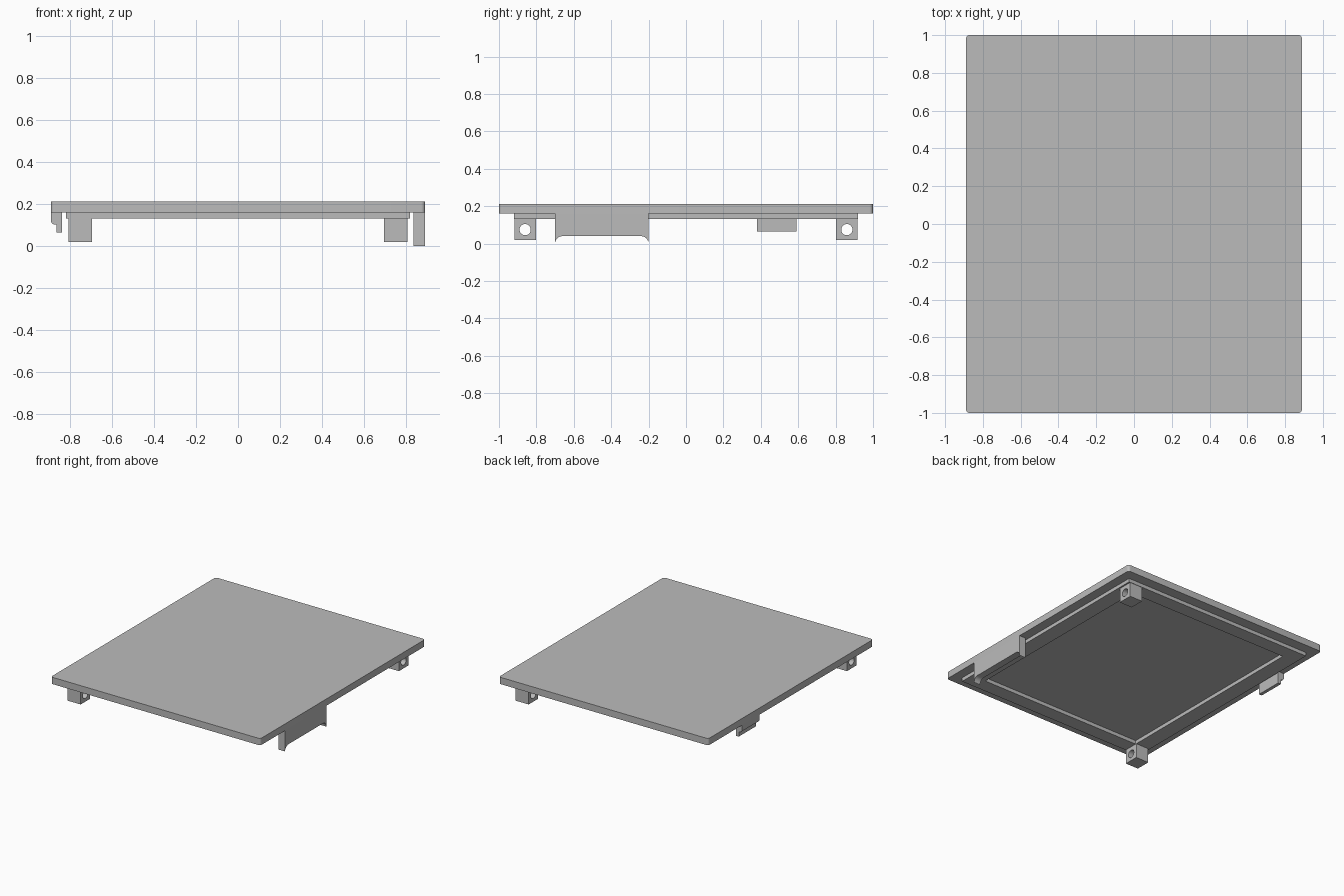
import bpy, bmesh
from math import pi, cos, sin, radians
from mathutils import Matrix

if "Cube" in bpy.data.objects:
    bpy.data.objects.remove(bpy.data.objects["Cube"], do_unlink=True)

grey = bpy.data.materials.new("plain grey")
grey.use_nodes = True
GREY = (0.5, 0.5, 0.5, 1)
grey.diffuse_color = GREY
grey.node_tree.nodes["Principled BSDF"].inputs["Base Color"].default_value = GREY

# Where a profile's own axes (u, v, depth) point, by extrusion direction
AXES = {
    "x": Matrix(((0, 0, 1), (1, 0, 0), (0, 1, 0))),
    "y": Matrix(((1, 0, 0), (0, 0, -1), (0, 1, 0))),
    "z": Matrix.Identity(3),
}


def arc(cu, cv, r, start, end, steps=8):
    angles = [radians(start + (end - start) * i / steps) for i in range(steps + 1)]
    return [(cu + r * cos(a), cv + r * sin(a)) for a in angles]


def rect(u0, u1, v0, v1):
    return [(u0, v0), (u1, v0), (u1, v1), (u0, v1)]


def extrude(name, loops, axis, lo, hi):
    """Extrude an outline, with optional holes, between two positions on an axis."""
    curve = bpy.data.curves.new(name + " outline", "CURVE")
    curve.dimensions, curve.fill_mode = "2D", "BOTH"
    curve.extrude = (hi - lo) / 2
    for loop in loops:
        spline = curve.splines.new("POLY")
        spline.points.add(len(loop) - 1)
        for point, (u, v) in zip(spline.points, loop):
            point.co = (u, v, 0, 1)
        spline.use_cyclic_u = True
    source = bpy.data.objects.new(name + " outline", curve)
    mesh = bpy.data.meshes.new_from_object(source)
    bpy.data.objects.remove(source)
    bpy.data.curves.remove(curve)

    mesh.transform(AXES[axis].to_4x4())
    shift = [0, 0, 0]
    shift["xyz".index(axis)] = (lo + hi) / 2
    mesh.transform(Matrix.Translation(shift))
    bm = bmesh.new()
    bm.from_mesh(mesh)
    bmesh.ops.remove_doubles(bm, verts=bm.verts, dist=0.0001)
    bmesh.ops.recalc_face_normals(bm, faces=bm.faces)
    bm.to_mesh(mesh)
    bm.free()
    mesh.materials.clear()
    mesh.materials.append(grey)
    mesh.name = name
    obj = bpy.data.objects.new(name, mesh)
    bpy.context.collection.objects.link(obj)
    bpy.ops.object.select_all(action="DESELECT")
    obj.select_set(True)
    bpy.context.view_layer.objects.active = obj
    bpy.ops.object.shade_smooth_by_angle(angle=radians(30))
    return obj


W, L, R = 0.89, 1.0, 0.02
TOP, UNDER, RIM = 0.212, 0.16, 0.132

# Flat lid with small rounded corners
lid = (arc(W - R, L - R, R, 0, 90) + arc(R - W, L - R, R, 90, 180)
       + arc(R - W, R - L, R, 180, 270) + arc(W - R, R - L, R, 270, 360))
extrude("lid_plate", [lid], "z", UNDER, TOP)

# Shallow locating frame below the lid
extrude("locating_frame", [rect(-0.817, 0.817, -0.92, 0.92),
                           rect(-0.695, 0.695, -0.81, 0.81)], "z", RIM, UNDER)

# Drilled lugs on two opposite corners
for name, s in (("back_left_lug", 1), ("front_right_lug", -1)):
    v = sorted((s * 0.803, s * 0.917))
    hole = arc(s * 0.86, 0.075, 0.03, 0, 360, 32)[:-1]
    x = sorted((s * 0.695, s * 0.805))
    extrude(name, [rect(v[0], v[1], 0.02, RIM), hole], "x", x[0], x[1])

# Side skirt whose lower edge is hollowed between two pointed ends
F, B, C = -0.70, -0.20, 0.04
skirt = [(F, UNDER)] + arc(F + C, 0, C, 180, 90) + arc(B - C, 0, C, 90, 0) + [(B, UNDER)]
extrude("side_skirt", [skirt], "x", 0.835, W)

# Stepped catch on the opposite side
catch = ([(-0.836, UNDER), (-W, UNDER)] + arc(-0.868, 0.124, 0.022, 180, 270)
         + [(-0.862, 0.102), (-0.862, 0.065), (-0.836, 0.065)])
extrude("side_catch", [catch], "y", 0.38, 0.59)
